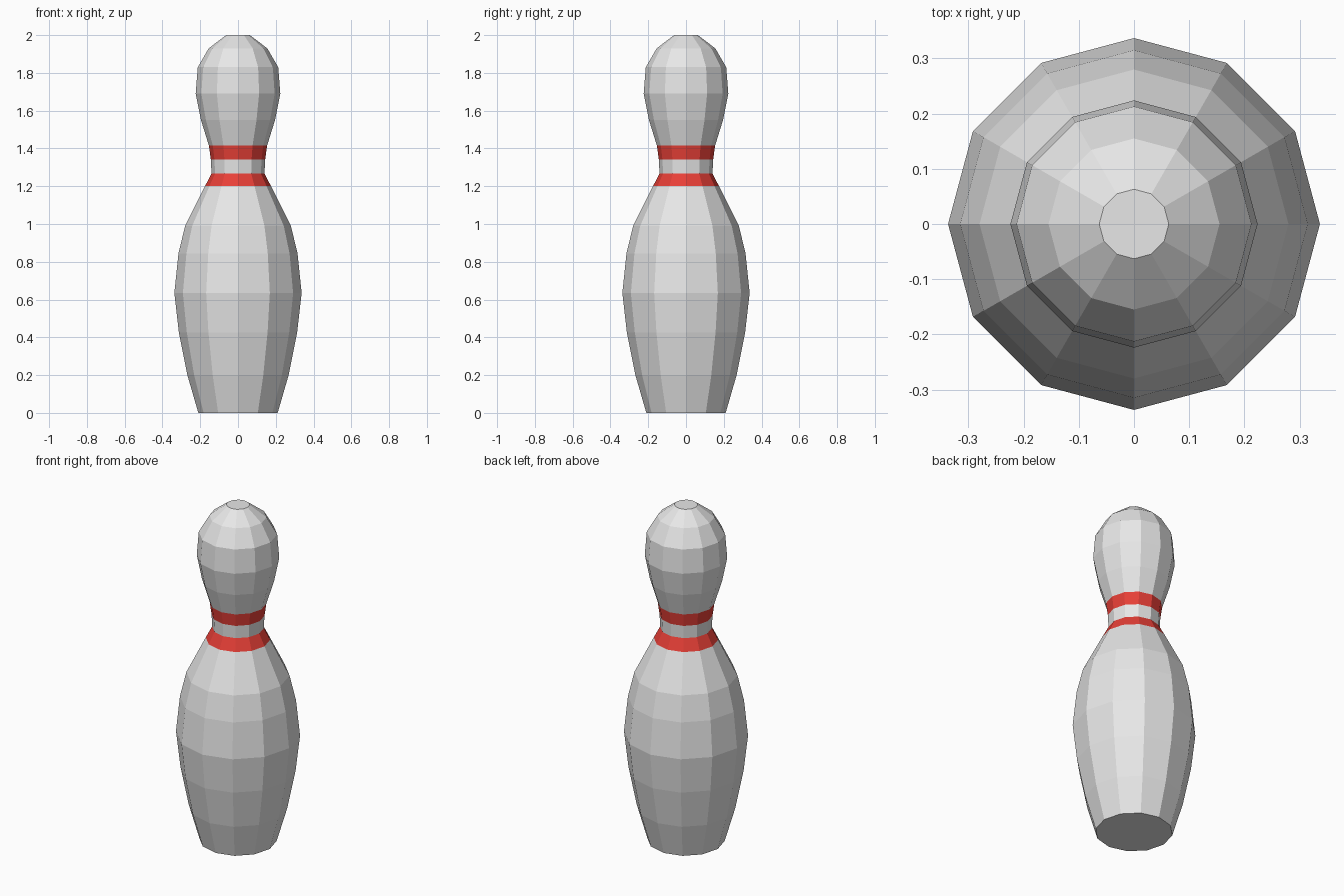
import bpy
import bmesh
from math import cos, sin, tau

cube = bpy.data.objects.get("Cube")
if cube:
    bpy.data.objects.remove(cube, do_unlink=True)


def make_material(name, rgb):
    mat = bpy.data.materials.new(name)
    mat.use_nodes = True
    mat.diffuse_color = (*rgb, 1)
    mat.node_tree.nodes["Principled BSDF"].inputs["Base Color"].default_value = (*rgb, 1)
    return mat


white = make_material("pin white", (0.8, 0.8, 0.8))
red = make_material("stripe red", (0.8, 0.05, 0.038))

# Pin outline from foot to crown: radius, height
SIDES = 12
profile = [
    (0.21, 0), (0.268, 0.2), (0.313, 0.425), (0.337, 0.635), (0.315, 0.845),
    (0.28, 0.99), (0.175, 1.2), (0.14, 1.267), (0.144, 1.342), (0.154, 1.415),
    (0.196, 1.55), (0.224, 1.69), (0.213, 1.83), (0.155, 1.93), (0.063, 2),
]
stripe_bands = (6, 8)  # bands counted from the foot

# Turned body: rings joined by flat quads, closed at both ends
bm = bmesh.new()
rings = [
    [bm.verts.new((r * cos(tau * i / SIDES), r * sin(tau * i / SIDES), z)) for i in range(SIDES)]
    for r, z in profile
]
for band, (low, high) in enumerate(zip(rings, rings[1:])):
    for i in range(SIDES):
        j = (i + 1) % SIDES
        face = bm.faces.new((low[i], low[j], high[j], high[i]))
        face.material_index = int(band in stripe_bands)
bm.faces.new(rings[0][::-1])
bm.faces.new(rings[-1])

mesh = bpy.data.meshes.new("bowling_pin")
bm.to_mesh(mesh)
bm.free()
mesh.materials.append(white)
mesh.materials.append(red)
pin = bpy.data.objects.new("bowling_pin", mesh)
bpy.context.collection.objects.link(pin)
